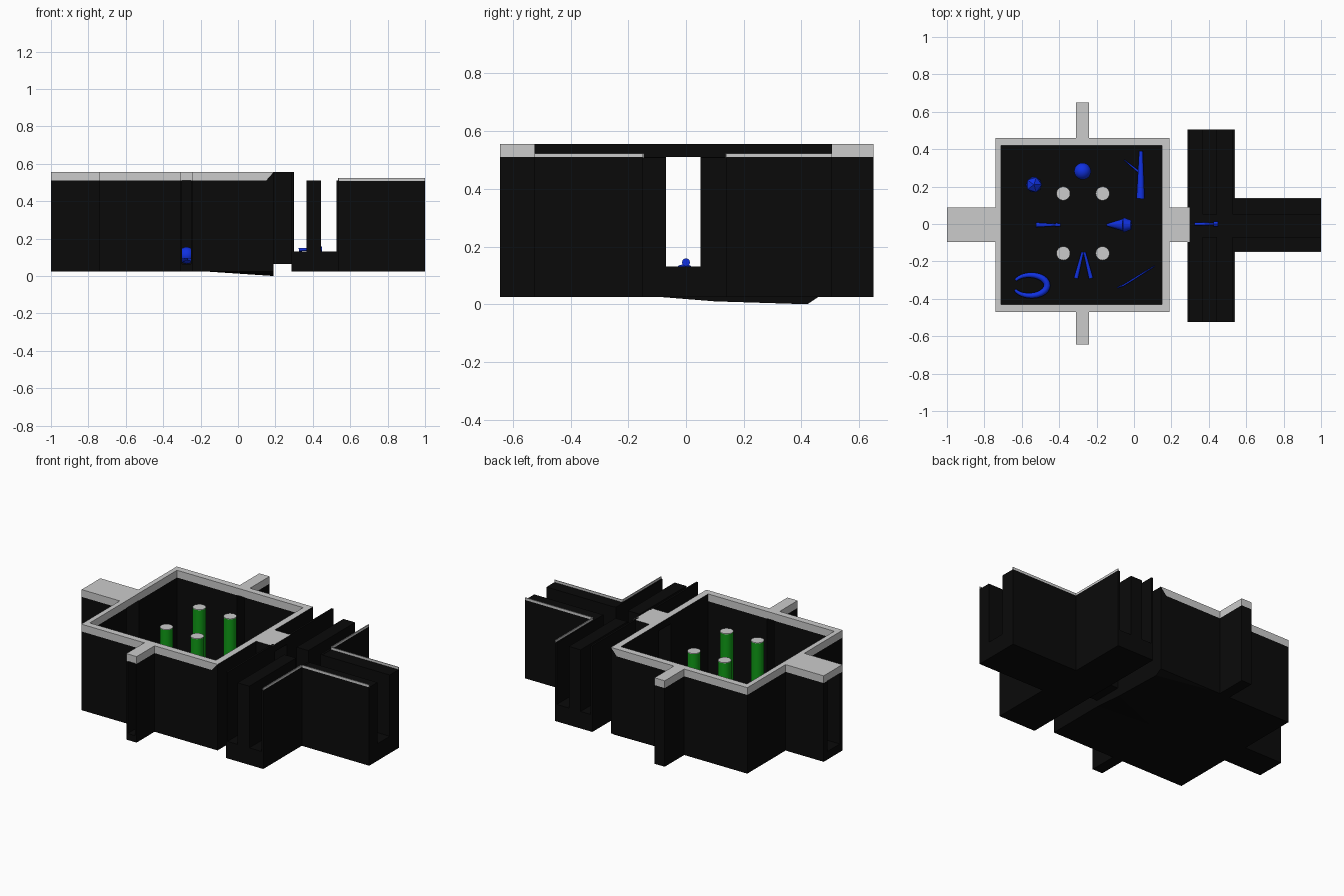
import bpy, bmesh, math
from mathutils import Vector

if "Cube" in bpy.data.objects:
    bpy.data.objects.remove(bpy.data.objects["Cube"])


def mat(name, rgb):
    m = bpy.data.materials.new(name)
    m.diffuse_color = (*rgb, 1)
    m.use_nodes = True
    m.node_tree.nodes["Principled BSDF"].inputs["Base Color"].default_value = m.diffuse_color
    return m


BLACK = mat("dark_stone", (0.003, 0.003, 0.003))
BLUE = mat("blue_item", (0.005, 0.03, 0.75))
GREEN = mat("green_pillar", (0.005, 0.33, 0.008))
GREY = None


def finish(name, bm, m, top=False):
    """Turn a bmesh into an object; top=True leaves upward faces grey."""
    bmesh.ops.recalc_face_normals(bm, faces=bm.faces)
    me = bpy.data.meshes.new(name)
    if m:
        me.materials.append(m)
        if top:
            me.materials.append(None)
            for f in bm.faces:
                f.material_index = int(f.normal.z > 0.9)
    bm.to_mesh(me)
    bm.free()
    ob = bpy.data.objects.new(name, me)
    bpy.context.collection.objects.link(ob)
    return ob


def box(name, x, y, z, m=BLACK, top=False):
    bm = bmesh.new()
    bmesh.ops.create_cube(bm, size=1)
    for v in bm.verts:
        v.co = [a[0] + (c + 0.5) * (a[1] - a[0]) for a, c in zip((x, y, z), v.co)]
    return finish(name, bm, m, top)


def prism(name, xz, y, m):
    """Profile in x-z pushed along y."""
    bm = bmesh.new()
    f = bm.faces.new([bm.verts.new((a, y[0], b)) for a, b in xz])
    r = bmesh.ops.extrude_face_region(bm, geom=[f])
    for v in r["geom"]:
        if isinstance(v, bmesh.types.BMVert):
            v.co.y = y[1]
    return finish(name, bm, m)


def rod(name, a, b, r1, r2, m=BLUE, n=12):
    a, b = Vector(a), Vector(b)
    d = b - a
    bpy.ops.mesh.primitive_cone_add(vertices=n, radius1=r1, radius2=r2, depth=d.length, location=(a + b) / 2)
    ob = bpy.context.object
    ob.name = name
    ob.rotation_euler = d.to_track_quat("Z", "Y").to_euler()
    if m:
        ob.data.materials.append(m)
    bpy.ops.object.shade_smooth_by_angle()
    return ob


def tube(name, pts, r, radii=None):
    cu = bpy.data.curves.new(name, "CURVE")
    cu.dimensions, cu.bevel_depth, cu.bevel_resolution, cu.use_fill_caps = "3D", r, 2, True
    sp = cu.splines.new("POLY")
    sp.points.add(len(pts) - 1)
    for i, p in enumerate(pts):
        sp.points[i].co = (*p, 1)
        sp.points[i].radius = radii[i] if radii else 1
    cu.materials.append(BLUE)
    ob = bpy.data.objects.new(name, cu)
    bpy.context.collection.objects.link(ob)


# main room floor and its sagging underside
F, W, T = 0.065, 0.51, 0.555
box("room_floor", (-.74, .19), (-.47, .46), (.025, F))
bm = bmesh.new()
for p in [(-.2, .46, .026), (-.2, -.07, .026), (.19, -.1, .026), (.19, .46, .026),
          (.19, .1, .01), (.19, .42, 0)]:
    bm.verts.new(p)
bmesh.ops.convex_hull(bm, input=bm.verts)
finish("floor_sag", bm, BLACK)

# room walls, split around four doorways
DX, DY = (-.30, -.25), (-.07, .05)
for side, y in (("south", (-.47, -.43)), ("north", (.42, .46))):
    box(side + "_wall_left", (-.74, DX[0]), y, (F, W))
    box(side + "_wall_right", (DX[1], .19), y, (F, W))
    prism(side + "_rim", [(-.74, W), (.15, W), (.19, T), (-.74, T)], y, GREY)
    prism(side + "_rim_corner", [(.15, W), (.19, W), (.19, T)], y, BLACK)
for side, x, m in (("west", (-.74, -.71), GREY), ("east", (.15, .19), BLACK)):
    box(side + "_wall_front", x, (-.43, DY[0]), (F, W))
    box(side + "_wall_back", x, (DY[1], .42), (F, W))
    box(side + "_rim", x, (-.43, .42), (W, T), m, top=bool(m))

# small north and south passages
for side, y in (("south", (-.645, -.47)), ("north", (.46, .65))):
    box(side + "_passage_floor", (-.31, -.24), y, (.025, F))
    box(side + "_passage_wall_left", (-.31, DX[0]), y, (F, W))
    box(side + "_passage_wall_right", (DX[1], -.24), y, (F, W))
    box(side + "_passage_lid", (-.31, -.24), y, (W, T), GREY)
box("north_passage_end", DX, (.64, .65), (F, W))

# west and east passages
for side, x, z0, m in (("west", (-1, -.74), .025, GREY), ("east", (.19, .30), F, BLACK)):
    box(side + "_passage_floor", x, (-.095, .087), (z0, F + .01))
    box(side + "_passage_wall_front", x, (-.095, DY[0]), (F + .01, W))
    box(side + "_passage_wall_back", x, (DY[1], .087), (F + .01, W))
    box(side + "_passage_lid", x, (-.095, .087), (W, T), m, top=bool(m))

# crossing corridor: open channels beside a broken central divider
C = .13
box("crossing_floor", (.285, .54), (-.525, .505), (.025, C))
box("far_corridor_floor", (.54, 1), (-.15, .14), (.025, C))
for side, y, ye in (("front", (-.525, DY[0]), (-.525, -.15)), ("back", (DY[1], .505), (.14, .505))):
    box("crossing_west_wall_" + side, (.285, .297), y, (C, T))
    box("crossing_divider_" + side, (.365, .445), y, (C, W))
    box("crossing_east_wall_" + side, (.527, .54), y, (C, W))
    box("crossing_rim_" + side, (.535, .54), ye, (W, .523), GREY)
box("crossing_west_lintel", (.285, .297), DY, (W, T - .002))
for side, y, yr in (("front", (-.15, DY[0]), (-.15, -.146)), ("back", (DY[1], .14), (.136, .14))):
    box("far_corridor_wall_" + side, (.54, 1), y, (C, W - .002))
    box("far_corridor_rim_" + side, (.54, 1), yr, (W - .002, .523), GREY)

# four pillars with grey tops
for x in (-.378, -.168):
    for y in (-.157, .163):
        rod("pillar", (x, y, F), (x, y, .512), .037, .037, GREEN, 24)
        rod("pillar_cap", (x, y, .512), (x, y, .516), .037, .037, GREY, 24)

# gem and orb
bpy.ops.mesh.primitive_ico_sphere_add(subdivisions=1, radius=.047, location=(-.535, .21, .11))
bpy.context.object.name = "gem"
bpy.context.object.data.materials.append(BLUE)
bpy.ops.mesh.primitive_uv_sphere_add(segments=24, ring_count=12, radius=.045, location=(-.275, .282, .11))
bpy.context.object.name = "orb"
bpy.context.object.data.materials.append(BLUE)
bpy.ops.object.shade_smooth_by_angle()

# branched club, lying down
rod("club_shaft", (.035, .135, .09), (.037, .39, .09), .022, .01)
rod("club_branch", (.03, .275, .09), (-.052, .342, .09), .007, .003)

# short torch, cone horn, and spike in the crossing
rod("torch_shaft", (-.525, -.005, .08), (-.42, -.005, .08), .013, .006)
rod("torch_head", (-.42, -.005, .08), (-.392, -.005, .08), .01, .008)
rod("horn", (-.145, -.005, .08), (-.055, -.005, .1), .006, .035)
rod("horn_mouth", (-.055, -.005, .1), (-.015, -.005, .105), .04, .025)
rod("spike_shaft", (.325, 0, .14), (.425, 0, .145), .009, .006)
rod("spike_head", (.425, 0, .145), (.448, 0, .145), .014, .014)

# tongs
for s in (-1, 1):
    rod("tongs_leg", (-.27 + s * .005, -.15, .09), (-.27 + s * .04, -.29, .08), .007, .012)

# open bracelet
n = 28
ang = [math.radians(205 + 305 * i / n) for i in range(n + 1)]
tube("bracelet", [(-.555 + .09 * math.cos(a), -.328 + .055 * math.sin(a), .085) for a in ang], .018,
     [.45 + .55 * math.sin(math.pi * i / n) for i in range(n + 1)])

# thin curved blade
tube("thin_blade", [(-.09, -.34, .075), (-.06, -.33, .075), (-.01, -.3, .075), (.05, -.262, .075), (.11, -.225, .075)],
     .005, [.6, 1, 1, .9, .5])
